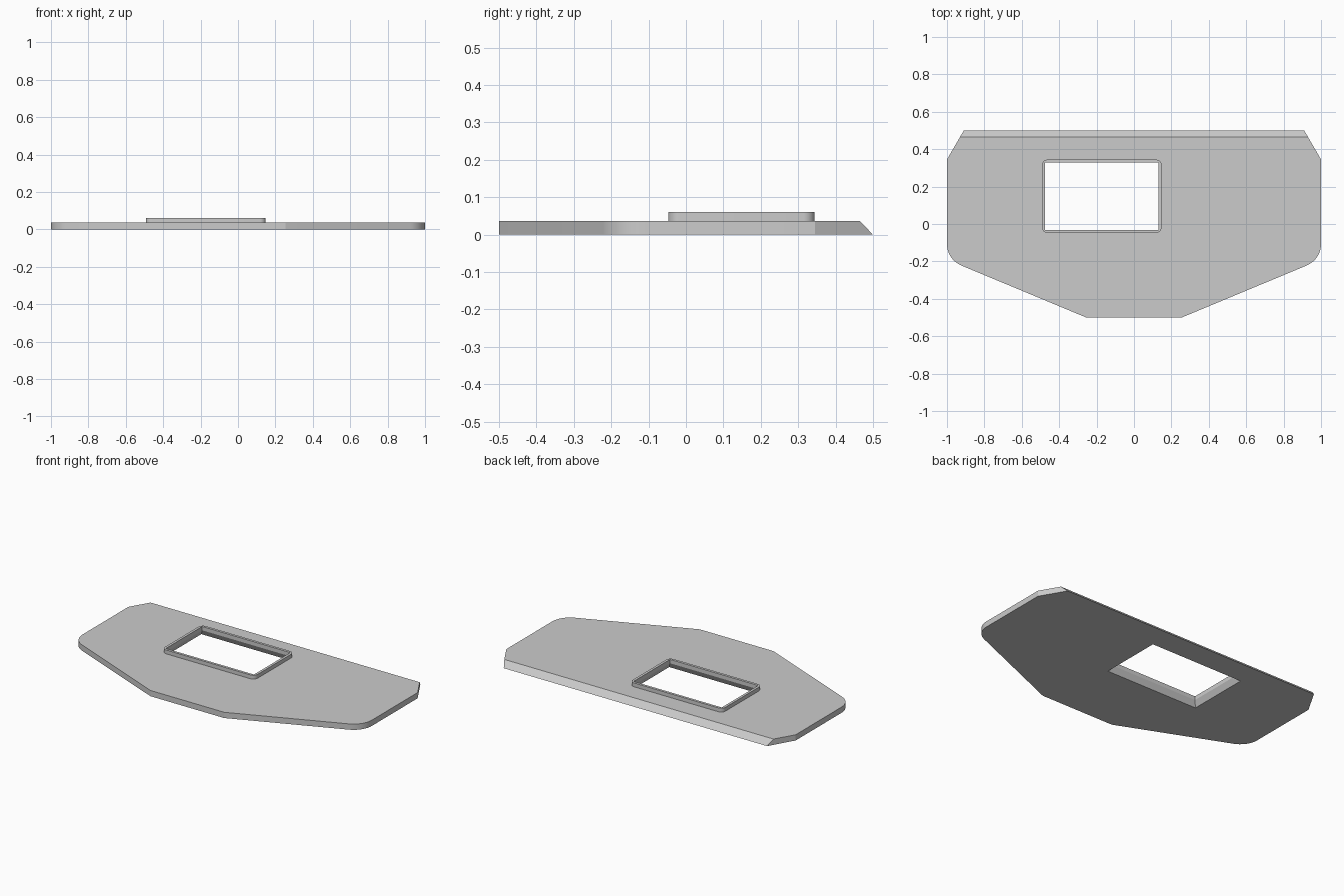
import bpy, bmesh, math
from mathutils import Vector

cube = bpy.data.objects.get("Cube")
if cube:
    bpy.data.objects.remove(cube, do_unlink=True)

grey = bpy.data.materials.new("plain grey")
grey.use_nodes = True
colour = (0.6, 0.6, 0.6, 1)
grey.diffuse_color = colour
grey.node_tree.nodes["Principled BSDF"].inputs["Base Color"].default_value = colour


def fillet(p, a, b, r, n=8):
    """Arc that rounds corner p between its neighbours a and b."""
    u, v = (a - p).normalized(), (b - p).normalized()
    half = u.angle(v) / 2
    centre = p + (u + v).normalized() * r / math.sin(half)
    start = p + u * r / math.tan(half) - centre
    end = p + v * r / math.tan(half) - centre
    return [centre + start.lerp(end, i / n).normalized() * r for i in range(n + 1)]


def rectangle(low, high, grow=0.0, radius=0.0):
    x0, y0, x1, y1 = low[0] - grow, low[1] - grow, high[0] + grow, high[1] + grow
    pts = [Vector(p) for p in ((x0, y0), (x1, y0), (x1, y1), (x0, y1))]
    if not radius:
        return pts
    return [q for i, p in enumerate(pts)
            for q in fillet(p, pts[i - 1], pts[(i + 1) % 4], radius, 6)]


def framed_slab(name, z0, z1, outer, inner):
    """Closed slab with a hole; outer and inner are (bottom, top) loops."""
    bm = bmesh.new()
    caps = {z0: [], z1: []}
    for loops in (outer, inner):
        rings = [[bm.verts.new((p.x, p.y, z)) for p in loop]
                 for loop, z in zip(loops, (z0, z1))]
        low, high = rings
        n = len(low)
        for i in range(n):
            j = (i + 1) % n
            bm.faces.new((low[i], low[j], high[j], high[i]))
            caps[z0].append(bm.edges.get((low[i], low[j])))
            caps[z1].append(bm.edges.get((high[i], high[j])))
    for edges in caps.values():
        bmesh.ops.triangle_fill(bm, edges=edges, use_beauty=True)
    bmesh.ops.recalc_face_normals(bm, faces=bm.faces[:])
    mesh = bpy.data.meshes.new(name)
    bm.to_mesh(mesh)
    bm.free()
    mesh.materials.append(grey)
    obj = bpy.data.objects.new(name, mesh)
    bpy.context.collection.objects.link(obj)
    bpy.ops.object.select_all(action='DESELECT')
    obj.select_set(True)
    bpy.context.view_layer.objects.active = obj
    bpy.ops.object.shade_smooth_by_angle(angle=math.radians(20))


# Plate outline: left half mirrored, back edge sloping in towards the top
def plate_outline(back):
    nose, corner, side = Vector((0.255, -0.5)), Vector((1, -0.19)), Vector((1, 0.345))
    back_corner = side.lerp(Vector((0.91, 0.5)), (back - 0.345) / 0.155)
    half = [nose] + fillet(corner, nose, side, 0.125) + [side, back_corner]
    return half + [Vector((-p.x, p.y)) for p in reversed(half)]


THICK, TOP = 0.036, 0.06
LOW, HIGH = (-0.477, -0.031), (0.132, 0.328)
opening = rectangle(LOW, HIGH)

# Plate with an opening that widens towards the underside
framed_slab("plate", 0, THICK, (plate_outline(0.5), plate_outline(0.465)),
            (rectangle(LOW, HIGH, 0.019), opening))

# Raised rim around the opening
rim = rectangle(LOW, HIGH, 0.016, 0.03)
framed_slab("opening_rim", THICK, TOP, (rim, rim), (opening, opening))
